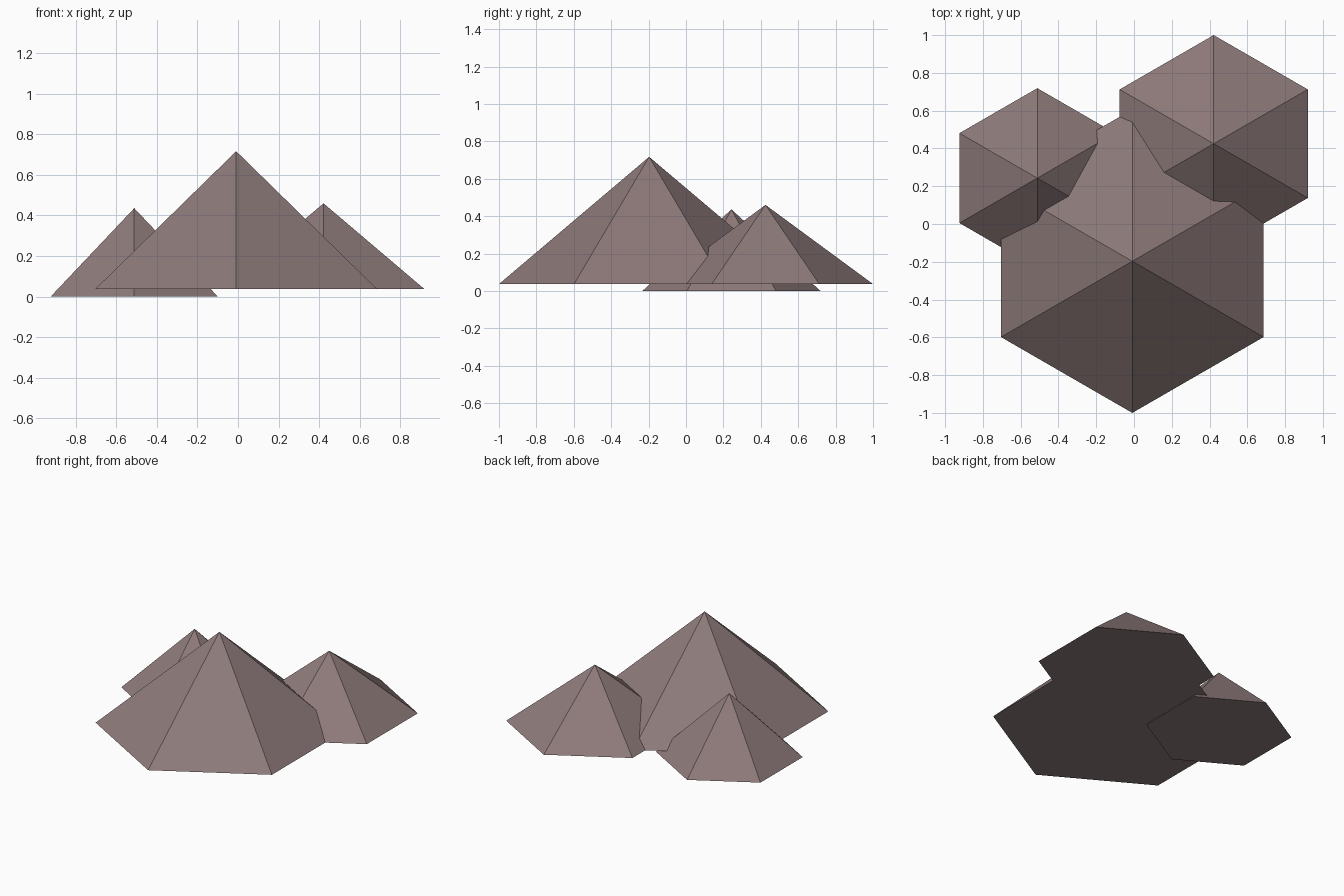
import bpy

cube = bpy.data.objects.get("Cube")
if cube:
    bpy.data.objects.remove(cube, do_unlink=True)

# Single dusty brown-grey rock colour
rock = bpy.data.materials.new("dusty_rock")
rock.use_nodes = True
colour = (0.27, 0.195, 0.195, 1.0)
rock.diffuse_color = colour
bsdf = rock.node_tree.nodes["Principled BSDF"]
bsdf.inputs["Base Color"].default_value = colour
bsdf.inputs["Roughness"].default_value = 0.9


def peak(name, x, y, radius, base, top):
    """Six-sided flat-shaded mountain with corners pointing along y."""
    bpy.ops.mesh.primitive_cone_add(
        vertices=6, radius1=radius, radius2=0, depth=top - base,
        end_fill_type='NGON', location=(x, y, (base + top) / 2))
    obj = bpy.context.object
    obj.name = name
    obj.data.materials.append(rock)


# Large front mountain, and two smaller ones behind it
peak("main_peak", -0.009, -0.197, 0.803, 0.037, 0.717)
peak("back_left_peak", 0.422, 0.425, 0.575, 0.037, 0.46)
peak("back_right_peak", -0.512, 0.243, 0.476, 0.0, 0.436)
